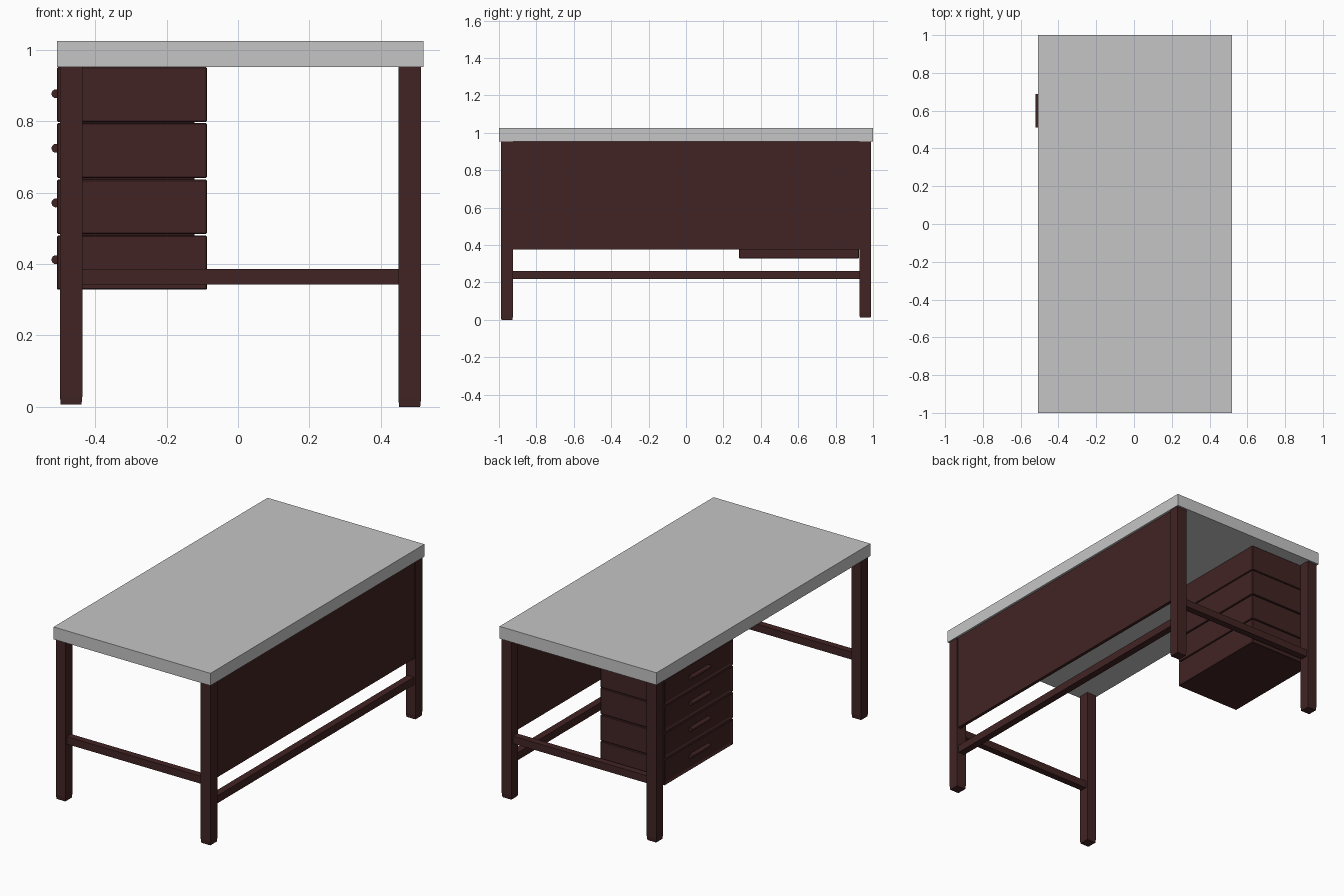
import bpy, bmesh
from mathutils import Vector

if "Cube" in bpy.data.objects:
    bpy.data.objects.remove(bpy.data.objects["Cube"])


def material(name, rgb):
    m = bpy.data.materials.new(name)
    m.diffuse_color = (*rgb, 1)
    m.use_nodes = True
    m.node_tree.nodes["Principled BSDF"].inputs["Base Color"].default_value = m.diffuse_color
    return m


WOOD = material("dark_red_wood", (0.055, 0.0175, 0.0175))
GREY = material("light_grey_top", (0.56, 0.56, 0.56))


def finish(name, bm, mat):
    bmesh.ops.recalc_face_normals(bm, faces=bm.faces)
    me = bpy.data.meshes.new(name)
    bm.to_mesh(me)
    bm.free()
    me.materials.append(mat)
    ob = bpy.data.objects.new(name, me)
    bpy.context.collection.objects.link(ob)
    return ob


def box_mesh(x, y, z):
    bm = bmesh.new()
    bmesh.ops.create_cube(bm, size=1)
    for v in bm.verts:
        v.co = Vector([a + (b - a) * (c + 0.5) for (a, b), c in zip((x, y, z), v.co)])
    return bm


def box(name, x, y, z, mat=WOOD, bevel=0.0):
    bm = box_mesh(x, y, z)
    if bevel:
        bmesh.ops.bevel(bm, geom=bm.edges[:], offset=bevel, segments=1, affect='EDGES')
    return finish(name, bm, mat)


# Table top
box("table_top", (-0.507, 0.52), (-1, 1), (0.952, 1.025), GREY)

# Legs, narrowing slightly at the foot
def leg(name, x, y, foot):
    bm = box_mesh(x, y, (foot, 0.953))
    cut = foot + 0.025
    bmesh.ops.bisect_plane(bm, geom=bm.verts[:] + bm.edges[:] + bm.faces[:],
                           plane_co=(0, 0, cut), plane_no=(0, 0, 1))
    cx, cy = sum(x) / 2, sum(y) / 2
    for v in bm.verts:
        if v.co.z < cut - 0.01:
            v.co.x = cx + (v.co.x - cx) * 0.92
            v.co.y = cy + (v.co.y - cy) * 0.92
    finish(name, bm, WOOD)


LEFT, RIGHT = (-0.499, -0.436), (0.449, 0.513)
FRONT, BACK = (-0.99, -0.925), (0.927, 0.99)
leg("front_left_leg", LEFT, FRONT, 0.006)
leg("front_right_leg", RIGHT, FRONT, 0.0)
leg("back_left_leg", LEFT, BACK, 0.013)
leg("back_right_leg", RIGHT, BACK, 0.013)

# Stretchers between the legs
for name, y in (("front_stretcher", -0.957), ("back_stretcher", 0.957)):
    box(name, (-0.44, 0.453), (y - 0.02, y + 0.02), (0.342, 0.386))
box("long_stretcher", (0.46, 0.502), (-0.93, 0.93), (0.217, 0.262))

# Closing panel on the right side
box("side_panel", (0.488, 0.507), (-0.93, 0.93), (0.375, 0.953))

# Drawer stack: thin inner core, four drawers with recessed faces, round pulls
box("drawer_core", (-0.48, -0.122), (0.30, 0.905), (0.35, 0.952))
drawers = [(0.798, 0.952, 0.877), (0.641, 0.795, 0.724),
           (0.484, 0.636, 0.571), (0.328, 0.480, 0.412)]
for i, (z0, z1, zh) in enumerate(drawers, 1):
    bm = box_mesh((-0.507, -0.087), (0.283, 0.925), (z0, z1))
    bmesh.ops.bevel(bm, geom=bm.edges[:], offset=0.003, segments=1, affect='EDGES')
    face = min(bm.faces, key=lambda f: f.calc_center_median().x)
    bmesh.ops.inset_region(bm, faces=[face], thickness=0.016)
    bmesh.ops.translate(bm, verts=face.verts[:], vec=(0.006, 0, 0))
    finish(f"drawer_{i}", bm, WOOD)

    bpy.ops.mesh.primitive_cylinder_add(vertices=16, radius=0.0125, depth=0.176,
                                        location=(-0.51, 0.6, zh),
                                        rotation=(1.570796, 0, 0))
    pull = bpy.context.object
    pull.name = f"drawer_pull_{i}"
    pull.data.materials.append(WOOD)
    bpy.ops.object.shade_smooth_by_angle()
